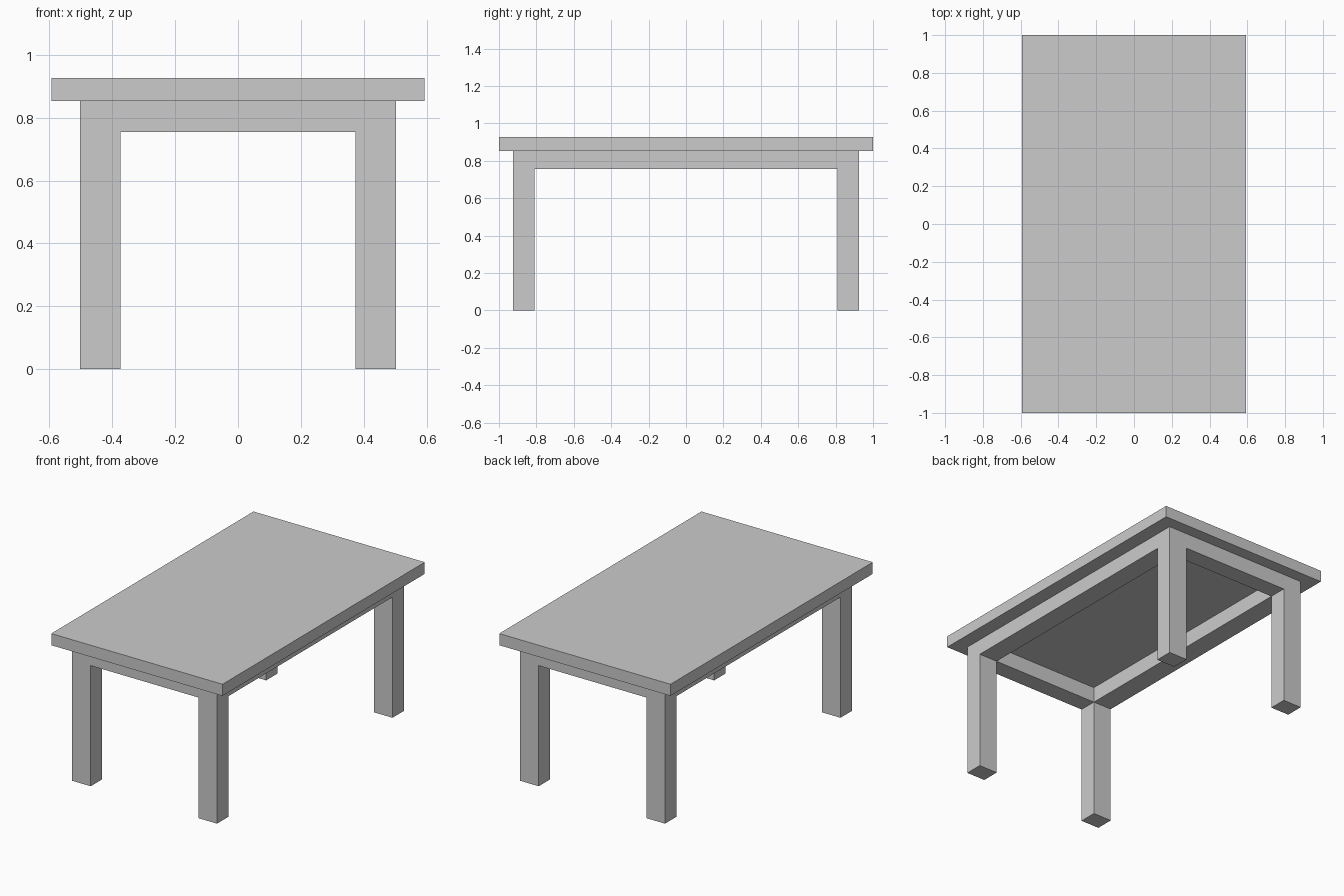
import bpy

if "Cube" in bpy.data.objects:
    bpy.data.objects.remove(bpy.data.objects["Cube"])

# Key dimensions
TOP_X, TOP_Y = 0.593, 1.0            # tabletop half sizes
LEG_X = (0.373, 0.502)               # inner and outer leg faces
LEG_Y = (0.811, 0.924)
APRON_Z, UNDER_Z, TOP_Z = 0.755, 0.853, 0.926


def box(name, x, y, z):
    """Box spanning the given (min, max) ranges."""
    spans = [sorted(r) for r in (x, y, z)]
    bpy.ops.mesh.primitive_cube_add(size=1, location=[(a + b) / 2 for a, b in spans])
    ob = bpy.context.object
    ob.name = name
    ob.scale = [b - a for a, b in spans]
    bpy.ops.object.transform_apply(location=False, rotation=False, scale=True)
    return ob


def flip(span, s):
    return (span[0] * s, span[1] * s)


# Tabletop slab
box("tabletop", (-TOP_X, TOP_X), (-TOP_Y, TOP_Y), (UNDER_Z, TOP_Z))

# Four square legs
for sx, side in ((-1, "left"), (1, "right")):
    for sy, end in ((-1, "front"), (1, "back")):
        box(f"{end}_{side}_leg", flip(LEG_X, sx), flip(LEG_Y, sy), (0, UNDER_Z))

# Apron rails between the legs, flush with both leg faces
for s, end, side in ((-1, "front", "left"), (1, "back", "right")):
    box(f"{end}_apron", (-LEG_X[0], LEG_X[0]), flip(LEG_Y, s), (APRON_Z, UNDER_Z))
    box(f"{side}_apron", flip(LEG_X, s), (-LEG_Y[0], LEG_Y[0]), (APRON_Z, UNDER_Z))
